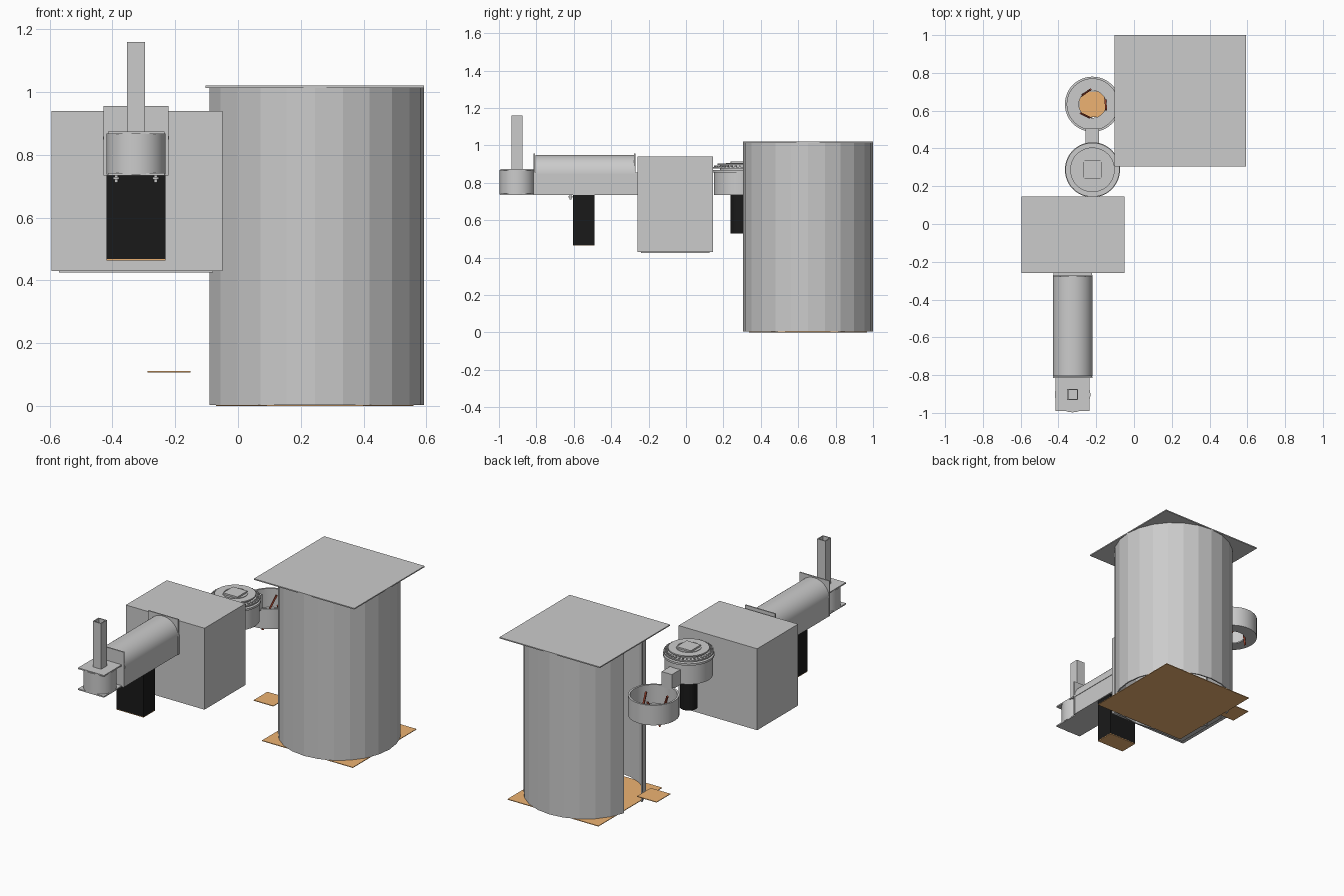
import bpy, bmesh, math
from mathutils import Matrix, Vector

if "Cube" in bpy.data.objects:
    bpy.data.objects.remove(bpy.data.objects["Cube"])


def mat(name, rgb):
    m = bpy.data.materials.new(name)
    m.diffuse_color = (*rgb, 1)
    m.use_nodes = True
    m.node_tree.nodes["Principled BSDF"].inputs["Base Color"].default_value = m.diffuse_color
    return m


ORANGE = mat("orange", (0.85, 0.45, 0.17))
BLACK = mat("black", (0.01, 0.01, 0.01))
RED = mat("red_brown", (0.35, 0.06, 0.03))


def finish(name, bm, material=None, smooth=False):
    bmesh.ops.recalc_face_normals(bm, faces=bm.faces)
    me = bpy.data.meshes.new(name)
    bm.to_mesh(me)
    bm.free()
    ob = bpy.data.objects.new(name, me)
    bpy.context.collection.objects.link(ob)
    if material:
        me.materials.append(material)
    if smooth:
        bpy.ops.object.select_all(action='DESELECT')
        ob.select_set(True)
        bpy.context.view_layer.objects.active = ob
        bpy.ops.object.shade_smooth_by_angle(angle=math.radians(30))
    return ob


def add_box(bm, x0, x1, y0, y1, z0, z1, xf=Matrix()):
    m = (xf @ Matrix.Translation(((x0 + x1) / 2, (y0 + y1) / 2, (z0 + z1) / 2))
         @ Matrix.Diagonal((x1 - x0, y1 - y0, z1 - z0, 1)))
    bmesh.ops.create_cube(bm, size=1, matrix=m)


def box(name, *dims, material=None):
    bm = bmesh.new()
    add_box(bm, *dims)
    return finish(name, bm, material)


def lathe(name, cx, cy, profile, segs=48, material=None):
    """Spin a closed (r, z) profile about a vertical axis."""
    bm = bmesh.new()
    pts = [bm.verts.new((r, 0, z)) for r, z in profile]
    edges = [bm.edges.new((a, b)) for a, b in zip(pts, pts[1:])]
    bmesh.ops.spin(bm, geom=pts + edges, cent=(0, 0, 0), axis=(0, 0, 1),
                   angle=2 * math.pi, steps=segs)
    bmesh.ops.remove_doubles(bm, verts=bm.verts, dist=1e-5)
    bmesh.ops.translate(bm, verts=bm.verts, vec=(cx, cy, 0))
    return finish(name, bm, material, True)


def disc(name, cx, cy, r, z0, z1, material=None):
    return lathe(name, cx, cy, [(0, z0), (r, z0), (r, z1), (0, z1)], material=material)


# Silo: 24 flat wall panels, two left out for the doorway facing -x
SX, SY, R = 0.245, 0.652, 0.348
bm = bmesh.new()
half = R * math.sin(math.radians(7.5))
apothem = R * math.cos(math.radians(7.5))
for k in range(24):
    if k in (11, 12):
        continue
    a = math.radians(7.5 + 15 * k)
    xf = Matrix.Translation((SX, SY, 0)) @ Matrix.Rotation(a, 4, 'Z')
    add_box(bm, apothem - 0.008, apothem, -half, half, 0.004, 1.014, xf)
finish("silo_wall", bm)
box("silo_roof", SX - R, SX + R, SY - R, SY + R, 1.014, 1.021)
box("silo_floor", SX - 0.315, SX + 0.315, SY - 0.315, SY + 0.315, 0, 0.004, material=ORANGE)

# Main cabinet in two halves
box("cabinet_lower", -0.595, -0.05, -0.26, 0.145, 0.43, 0.68)
box("cabinet_upper", -0.595, -0.05, -0.26, 0.145, 0.68, 0.94)
box("cabinet_base", -0.57, -0.08, -0.24, 0.125, 0.425, 0.43)

# Feed barrel: box trough, half-round cover and end plates
BX = -0.325
box("trough", BX - 0.102, BX + 0.102, -0.81, -0.26, 0.735, 0.855)
bm = bmesh.new()
arc = [bm.verts.new((BX + 0.105 * math.cos(t), -0.805, 0.85 + 0.1 * math.sin(t)))
       for t in (math.pi * i / 24 for i in range(25))]
face = bm.faces.new(arc)
new = bmesh.ops.extrude_face_region(bm, geom=[face])["geom"]
bmesh.ops.translate(bm, verts=[v for v in new if isinstance(v, bmesh.types.BMVert)],
                    vec=(0, 0.535, 0))
finish("barrel_cover", bm, None, True)
for i, y in enumerate((-0.815, -0.278)):
    box(f"barrel_end_plate_{i}", BX - 0.104, BX + 0.104, y, y + 0.008, 0.735, 0.956)

# Inlet head with square flanges and a hollow square chimney
HY = -0.903
disc("head_drum", BX, HY, 0.094, 0.738, 0.868)
for n, z in (("top", 0.866), ("bottom", 0.735)):
    box(f"head_flange_{n}", BX - 0.09, BX + 0.09, HY - 0.088, -0.808, z, z + 0.008)
bm = bmesh.new()
for k in range(4):
    xf = Matrix.Translation((BX, HY, 0)) @ Matrix.Rotation(k * math.pi / 2, 4, 'Z')
    add_box(bm, 0.023, 0.029, -0.029, 0.029, 0.874, 1.16, xf)
finish("chimney", bm)

# Black motor block under the barrel, with orange underside and two bolts
box("motor_block", BX - 0.094, BX + 0.094, -0.605, -0.49, 0.468, 0.737, material=BLACK)
box("motor_base", BX - 0.094, BX + 0.094, -0.605, -0.49, 0.464, 0.468, material=ORANGE)
for i, s in enumerate((-1, 1)):
    disc(f"bolt_{i}", BX + s * 0.063, -0.618, 0.006, 0.712, 0.735)
    disc(f"bolt_head_{i}", BX + s * 0.063, -0.618, 0.011, 0.722, 0.73)

# Swivel joint: housing, stacked plates, teeth, cap and motor
JX, JY = -0.22, 0.287
disc("joint_housing", JX, JY, 0.138, 0.735, 0.86)
disc("joint_plate_lower", JX, JY, 0.146, 0.856, 0.868)
disc("joint_core", JX, JY, 0.105, 0.865, 0.9)
disc("joint_plate_middle", JX, JY, 0.143, 0.878, 0.886)
disc("joint_plate_upper", JX, JY, 0.118, 0.896, 0.904)
lathe("joint_boss", JX, JY, [(0.066, 0.902), (0.072, 0.902), (0.072, 0.907), (0.066, 0.907), (0.066, 0.902)])
box("joint_cap", JX - 0.05, JX + 0.05, JY - 0.05, JY + 0.05, 0.902, 0.914)
bm = bmesh.new()
for k in range(36):
    xf = Matrix.Translation((JX, JY, 0)) @ Matrix.Rotation(k * math.pi / 18, 4, 'Z')
    add_box(bm, 0.122, 0.138, -0.004, 0.004, 0.884, 0.892, xf)
finish("joint_teeth", bm)
disc("joint_motor", JX, JY, 0.05, 0.53, 0.737, BLACK)

# Arm and gripper ring with an inner ledge
GX, GY = -0.22, 0.634
box("arm", GX - 0.036, GX + 0.036, 0.41, 0.505, 0.73, 0.825)
lathe("gripper_ring", GX, GY, [(0.146, 0.615), (0.146, 0.74), (0.134, 0.74), (0.134, 0.623),
                               (0.072, 0.623), (0.072, 0.615), (0.146, 0.615)])

# Three tilted gripper fingers
bm = bmesh.new()
for deg in (5, 125, 245):
    xf = (Matrix.Translation((GX, GY, 0.65)) @ Matrix.Rotation(math.radians(deg), 4, 'Z')
          @ Matrix.Translation((0.07, 0, 0)) @ Matrix.Rotation(math.radians(25), 4, 'X'))
    add_box(bm, -0.005, 0.005, -0.005, 0.005, -0.085, 0.085, xf)
finish("gripper_fingers", bm, RED)

# Orange landing plate below the gripper
box("landing_plate", GX - 0.068, GX + 0.068, GY - 0.068, GY + 0.068, 0.107, 0.111, material=ORANGE)
